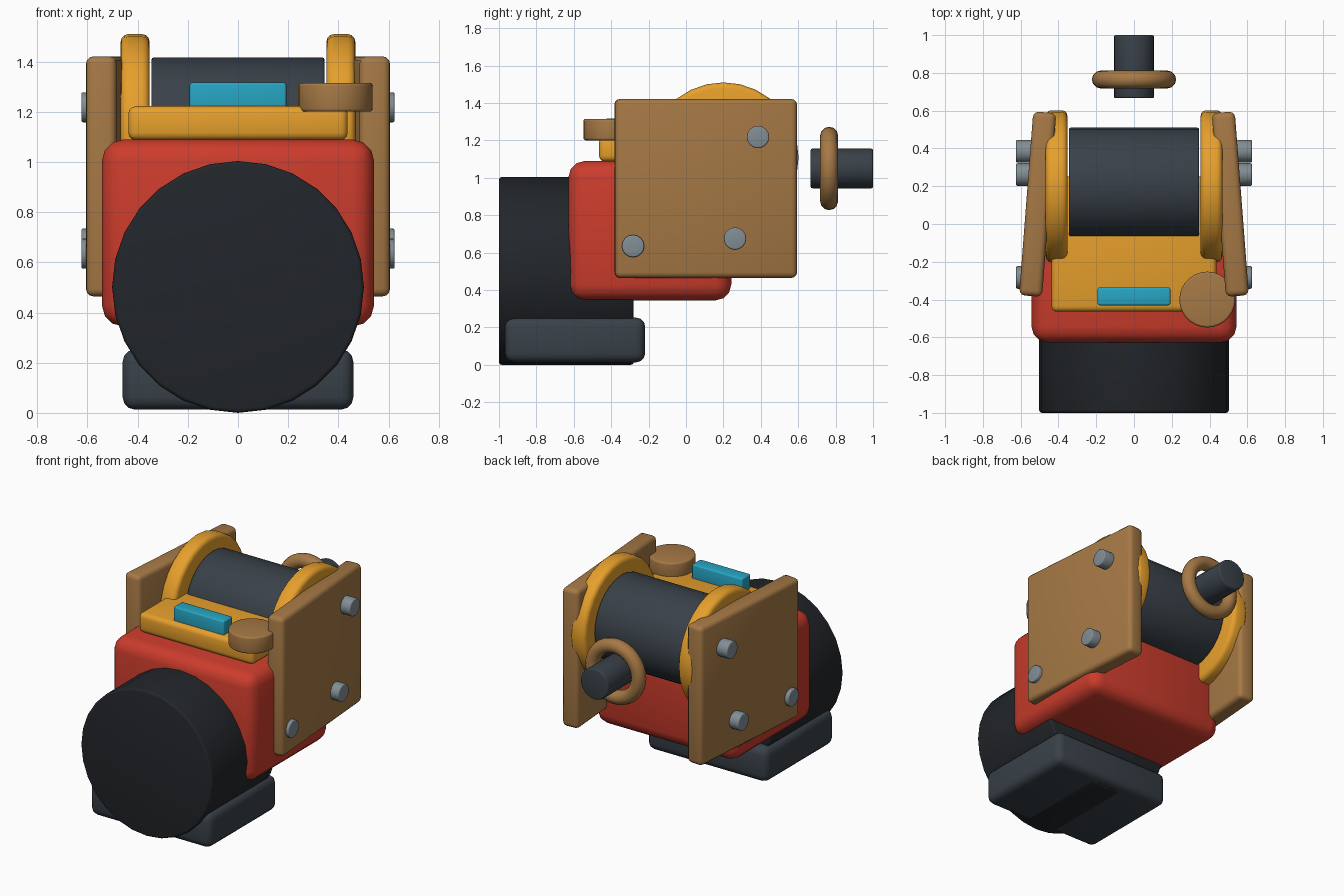
import bpy
from math import radians, pi

if "Cube" in bpy.data.objects:
    bpy.data.objects.remove(bpy.data.objects["Cube"])

COLOURS = {
    "red": (0.6, 0.045, 0.025), "orange": (0.8, 0.35, 0.025), "brown": (0.38, 0.19, 0.06),
    "slate": (0.04, 0.052, 0.065), "black": (0.016, 0.019, 0.023),
    "cyan": (0.02, 0.38, 0.55), "steel": (0.22, 0.27, 0.3),
}
MATS = {}
for key, rgb in COLOURS.items():
    MATS[key] = bpy.data.materials.new(key)
    MATS[key].diffuse_color = (*rgb, 1)


def finish(name, colour, bevel=0, segments=3):
    """Name, colour, bevel and smooth the active object."""
    ob = bpy.context.object
    ob.name = name
    ob.data.materials.append(MATS[colour])
    if bevel:
        mod = ob.modifiers.new("Bevel", 'BEVEL')
        mod.width, mod.segments = bevel, segments
        bpy.ops.object.modifier_apply(modifier=mod.name)
    bpy.ops.object.shade_smooth_by_angle(angle=radians(32))
    return ob


def box(name, colour, centre, size, bevel, turn=0):
    bpy.ops.mesh.primitive_cube_add(size=1, location=centre)
    bpy.context.object.scale = size
    bpy.ops.object.transform_apply(location=False, rotation=False, scale=True)
    bpy.context.object.rotation_euler.z = turn
    return finish(name, colour, bevel)


def cylinder(name, colour, centre, radius, length, axis, bevel, sides=28):
    rot = {"x": (0, pi / 2, 0), "y": (pi / 2, 0, 0), "z": (0, 0, 0)}[axis]
    bpy.ops.mesh.primitive_cylinder_add(vertices=sides, radius=radius, depth=length,
                                        location=centre, rotation=rot)
    return finish(name, colour, bevel)


# motor and its foot
cylinder("motor", "black", (0, -0.64, 0.502), 0.502, 0.72, "y", 0.015)
box("foot", "slate", (0, -0.593, 0.133), (0.92, 0.75, 0.24), 0.05)

# gearbox and top cover
box("gearbox", "red", (0, -0.193, 0.717), (1.085, 0.87, 0.745), 0.085)
box("top_cover", "orange", (0, -0.107, 1.155), (0.875, 0.715, 0.135), 0.03)
box("display", "cyan", (0, -0.383, 1.257), (0.385, 0.095, 0.12), 0.01)
cylinder("knob", "brown", (0.388, -0.4, 1.258), 0.148, 0.115, "z", 0.012)

# cable drum
cylinder("cable_drum", "slate", (0, 0.213, 1.12), 0.297, 0.69, "x", 0.01)

# flanges, toed-in side plates and bolts on both sides
for s, label in ((1, "right"), (-1, "left")):
    cylinder(f"flange_{label}", "orange", (s * 0.41, 0.2, 1.108), 0.402, 0.115, "x", 0.03)
    box(f"side_plate_{label}", "brown", (s * 0.51, 0.105, 0.943),
        (0.122, 0.975, 0.957), 0.03, s * radians(4.4))
    for i, (y, z) in enumerate(((0.385, 1.218), (0.262, 0.675), (-0.283, 0.635))):
        cylinder(f"bolt_{label}_{i + 1}", "steel", (s * 0.562, y, z), 0.06, 0.125,
                 "x", 0.008, 16)

# free-hanging cable end with ring
cylinder("cable_end", "slate", (0, 0.833, 1.05), 0.106, 0.334, "y", 0.01, 24)
bpy.ops.mesh.primitive_torus_add(major_radius=0.175, minor_radius=0.048, major_segments=32,
                                 minor_segments=12, location=(0, 0.765, 1.05),
                                 rotation=(pi / 2, 0, 0))
finish("cable_ring", "brown")

for m in bpy.data.materials:
    if m.users and not m.is_grease_pencil:
        m.use_nodes = True
        m.node_tree.nodes["Principled BSDF"].inputs["Base Color"].default_value = m.diffuse_color
